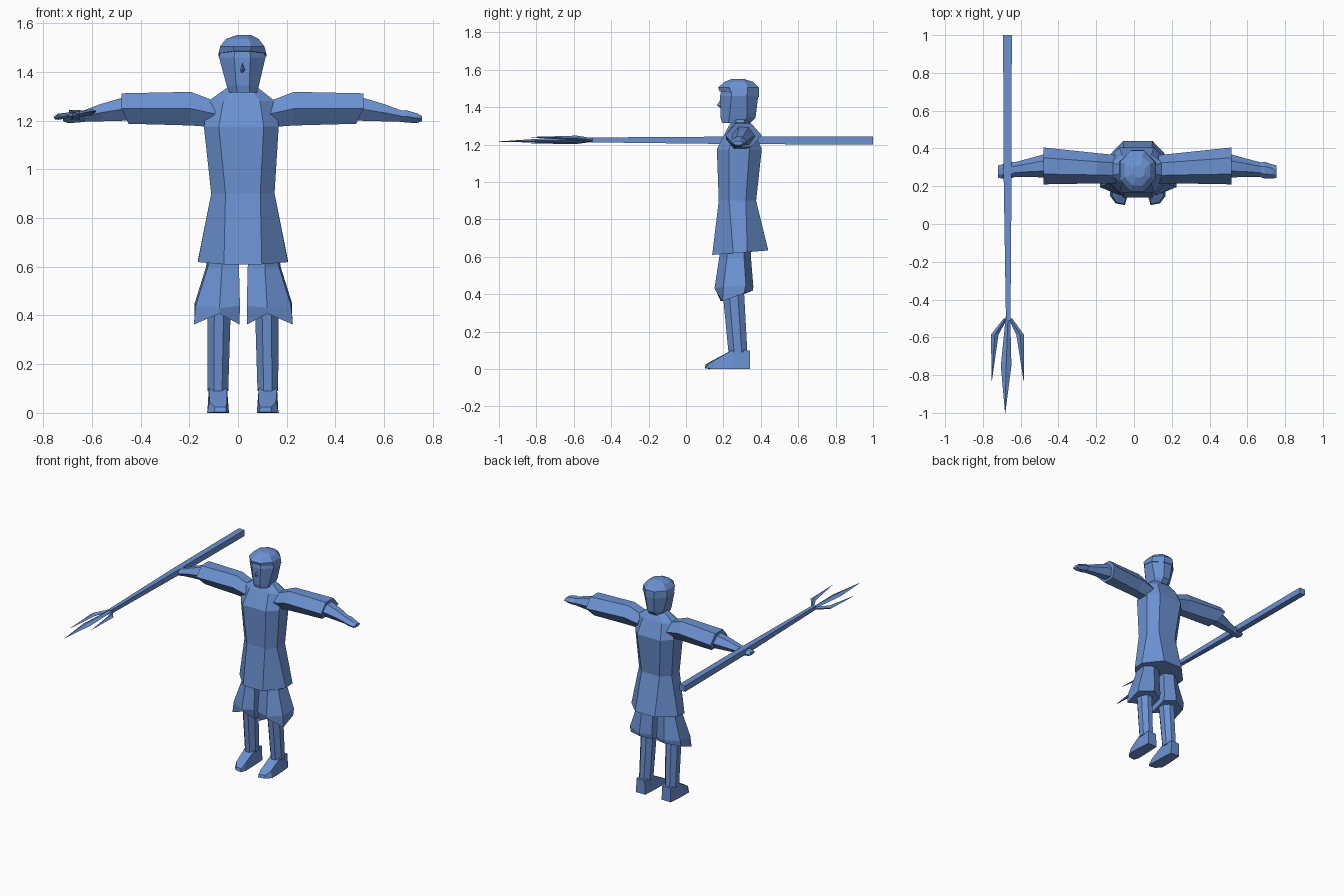
import bpy, bmesh
from mathutils import Vector

cloth = bpy.data.materials.new("plain blue")
cloth.diffuse_color = (0.147, 0.285, 0.64, 1)


def loft(name, rings, mirror_x=None):
    """Skin closed rings of equal size, cap both ends, optionally mirror in x."""
    bm = bmesh.new()
    for side in ([0] if mirror_x is None else [0, 1]):
        vs = []
        for r in rings:
            pts = [Vector(p) for p in r]
            if side:
                for p in pts:
                    p.x = 2 * mirror_x - p.x
            vs.append([bm.verts.new(p) for p in pts])
        n = len(rings[0])
        for a, b in zip(vs, vs[1:]):
            for i in range(n):
                j = (i + 1) % n
                bm.faces.new((a[i], a[j], b[j], b[i]))
        bm.faces.new(vs[0][::-1])
        bm.faces.new(vs[-1])
    bmesh.ops.remove_doubles(bm, verts=bm.verts, dist=0.0005)
    bmesh.ops.recalc_face_normals(bm, faces=bm.faces)
    me = bpy.data.meshes.new(name)
    bm.to_mesh(me)
    bm.free()
    me.materials.append(cloth)
    ob = bpy.data.objects.new(name, me)
    bpy.context.collection.objects.link(ob)
    return ob


def octo(z, x0, x1, y0, y1, fx=0.45, fy=0.5, tilt=0.0):
    """Horizontal eight-sided ring; fx, fy = length of the flat sides, tilt = rise to the back."""
    cx, cy, hx, hy = (x0 + x1) / 2, (y0 + y1) / 2, (x1 - x0) / 2, (y1 - y0) / 2
    shape = [(-fx, -1), (fx, -1), (1, -fy), (1, fy), (fx, 1), (-fx, 1), (-1, fy), (-1, -fy)]
    return [(cx + hx * u, cy + hy * v, z + tilt * v) for u, v in shape]


def hexa(x, y0, y1, z0, z1, lean=0.0):
    """Six-sided ring across an arm; lean pushes the lower edge inwards."""
    cy, m = (y0 + y1) / 2, (z0 + z1) / 2
    w = (y1 - y0) * 0.22
    return [(x, y0, m), (x - lean, cy - w, z0), (x - lean, cy + w, z0),
            (x, y1, m), (x, cy + w, z1), (x, cy - w, z1)]


# Tunic with flared hem, shoulders and neck
loft("tunic", [
    octo(0.622, -0.165, 0.205, 0.14, 0.44, 0.42, 0.25, 0.012),
    octo(0.90, -0.11, 0.15, 0.175, 0.375, 0.55, 0.45),
    octo(1.175, -0.14, 0.167, 0.165, 0.405, 0.6, 0.45),
    octo(1.28, -0.122, 0.152, 0.218, 0.362, 0.55, 0.45),
    octo(1.335, -0.045, 0.082, 0.25, 0.33, 0.5, 0.5),
    octo(1.36, -0.03, 0.065, 0.25, 0.33, 0.5, 0.5)])

# Head and face
loft("head", [
    octo(1.316, -0.035, 0.078, 0.192, 0.345, 0.45, 0.55),
    octo(1.345, -0.047, 0.086, 0.185, 0.372, 0.4, 0.5),
    octo(1.46, -0.078, 0.113, 0.182, 0.386, 0.35, 0.4),
    octo(1.50, -0.07, 0.105, 0.19, 0.38, 0.35, 0.4)])
loft("nose", [
    [(0.018, 0.19, 1.45), (0.019, 0.19, 1.45), (0.018, 0.191, 1.45)],
    [(0.006, 0.19, 1.405), (0.032, 0.19, 1.405), (0.019, 0.165, 1.41)],
    [(0.010, 0.19, 1.395), (0.028, 0.19, 1.395), (0.019, 0.185, 1.395)]])

# Hair cap with fringe overhanging the brow
loft("hair", [
    octo(1.47, -0.08, 0.116, 0.18, 0.391, 0.35, 0.4, -0.015),
    octo(1.505, -0.073, 0.108, 0.172, 0.389, 0.4, 0.45),
    octo(1.535, -0.05, 0.085, 0.205, 0.36, 0.4, 0.45),
    octo(1.551, -0.005, 0.055, 0.245, 0.31, 0.4, 0.45)])

# Sleeves, forearms and hands
loft("sleeves", [
    hexa(0.13, 0.215, 0.365, 1.175, 1.28, -0.03),
    hexa(0.23, 0.215, 0.375, 1.18, 1.318),
    hexa(0.515, 0.21, 0.405, 1.187, 1.312, 0.03)], 0.018)
loft("forearms", [
    hexa(0.49, 0.245, 0.375, 1.20, 1.30),
    hexa(0.60, 0.25, 0.345, 1.197, 1.268),
    hexa(0.675, 0.25, 0.325, 1.195, 1.24)], 0.018)
loft("hands", [
    hexa(0.665, 0.25, 0.325, 1.196, 1.24),
    hexa(0.69, 0.24, 0.33, 1.192, 1.243),
    hexa(0.735, 0.24, 0.315, 1.19, 1.23),
    hexa(0.755, 0.245, 0.31, 1.198, 1.218)], 0.018)

# Baggy knee breeches with a raised front fold
loft("breeches", [
    [(0.05, 0.185, 0.68), (0.11, 0.18, 0.68), (0.16, 0.22, 0.68),
     (0.165, 0.31, 0.68), (0.11, 0.345, 0.68), (0.045, 0.32, 0.68)],
    [(0.04, 0.185, 0.60), (0.11, 0.178, 0.60), (0.168, 0.22, 0.60),
     (0.175, 0.31, 0.60), (0.11, 0.347, 0.60), (0.042, 0.32, 0.60)],
    [(0.036, 0.17, 0.44), (0.12, 0.152, 0.43), (0.218, 0.20, 0.44),
     (0.222, 0.32, 0.45), (0.12, 0.36, 0.44), (0.04, 0.33, 0.44)],
    [(0.038, 0.185, 0.363), (0.12, 0.165, 0.408), (0.225, 0.195, 0.363),
     (0.222, 0.31, 0.405), (0.12, 0.358, 0.42), (0.04, 0.32, 0.405)]], 0.022)

# Shins
loft("shins", [
    octo(0.09, 0.08, 0.165, 0.227, 0.328, 0.4, 0.4),
    octo(0.42, 0.07, 0.166, 0.195, 0.31, 0.4, 0.4)], 0.02)

# Shoes, lofted from heel to toe
loft("shoes", [
    [(0.085, 0.342, 0.0), (0.158, 0.342, 0.0), (0.155, 0.342, 0.10), (0.09, 0.342, 0.10)],
    [(0.08, 0.25, 0.0), (0.166, 0.25, 0.0), (0.16, 0.25, 0.103), (0.085, 0.25, 0.103)],
    [(0.077, 0.14, 0.0), (0.168, 0.15, 0.0), (0.156, 0.15, 0.045), (0.085, 0.14, 0.045)],
    [(0.088, 0.10, 0.003), (0.138, 0.11, 0.003), (0.134, 0.115, 0.024), (0.09, 0.105, 0.024)]],
    0.02)


# Trident shaft
def box_ring(y, x0, x1, z0, z1):
    return [(x0, y, z0), (x1, y, z0), (x1, y, z1), (x0, y, z1)]


loft("trident_shaft", [
    box_ring(1.0, -0.693, -0.647, 1.20, 1.243),
    box_ring(0.25, -0.69, -0.648, 1.203, 1.243),
    box_ring(-0.51, -0.678, -0.654, 1.212, 1.238)])


# Trident prongs: thin blades swelling from the shaft and ending in points
def prong(name, *sections):
    loft(name, [[(x - w, y, z), (x, y, z - t), (x + w, y, z), (x, y, z + t)]
                for x, y, z, w, t in sections])


prong("centre_prong", (-0.667, -0.49, 1.225, 0.012, 0.012),
      (-0.677, -0.75, 1.222, 0.028, 0.012), (-0.682, -1.0, 1.216, 0.001, 0.001))
prong("outer_prong", (-0.68, -0.50, 1.225, 0.010, 0.010),
      (-0.737, -0.585, 1.216, 0.020, 0.013), (-0.753, -0.83, 1.207, 0.001, 0.001))
prong("inner_prong", (-0.655, -0.50, 1.225, 0.010, 0.010),
      (-0.603, -0.585, 1.235, 0.020, 0.013), (-0.584, -0.83, 1.24, 0.001, 0.001))
